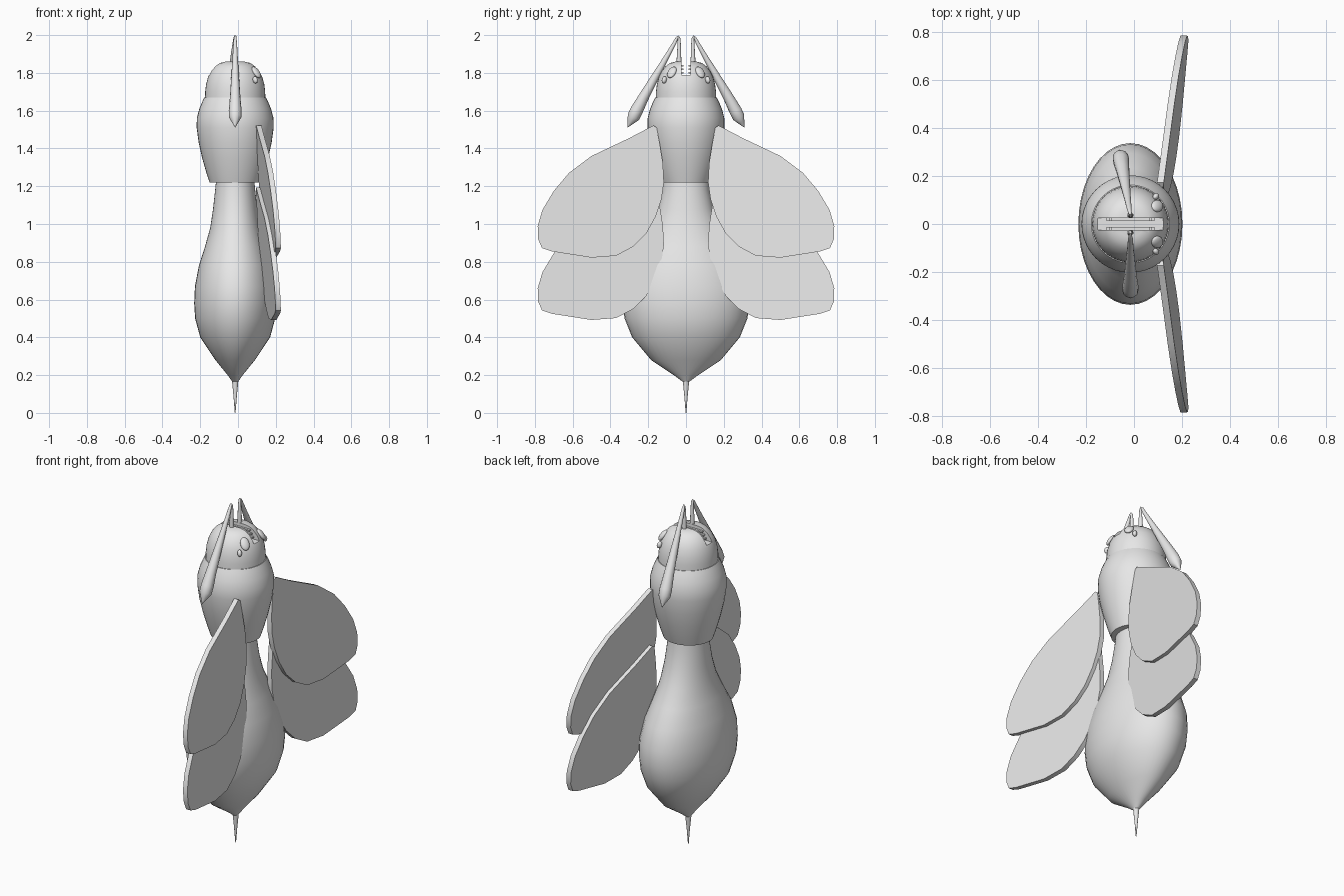
import bpy, bmesh, math
from mathutils import Vector, Matrix

if "Cube" in bpy.data.objects:
    bpy.data.objects.remove(bpy.data.objects["Cube"])

CX = -0.015  # body axis

mat = bpy.data.materials.new("plain grey")
mat.diffuse_color = (0.8, 0.8, 0.8, 1)
mat.use_nodes = True
mat.node_tree.nodes["Principled BSDF"].inputs["Base Color"].default_value = mat.diffuse_color


def finish(ob, angle=35):
    ob.data.materials.clear()
    ob.data.materials.append(mat)
    bpy.ops.object.select_all(action='DESELECT')
    ob.select_set(True)
    bpy.context.view_layer.objects.active = ob
    bpy.ops.object.shade_smooth_by_angle(angle=math.radians(angle))


def to_object(name, bm):
    bmesh.ops.recalc_face_normals(bm, faces=bm.faces[:])
    me = bpy.data.meshes.new(name)
    bm.to_mesh(me)
    bm.free()
    ob = bpy.data.objects.new(name, me)
    bpy.context.collection.objects.link(ob)
    return ob


def lathe(name, rows, n=40):
    """Stack of elliptical rings given as (z, x radius, y radius)."""
    bm = bmesh.new()
    rings = []
    for z, rx, ry in rows:
        rings.append([bm.verts.new((CX + rx * math.cos(2 * math.pi * i / n),
                                    ry * math.sin(2 * math.pi * i / n), z)) for i in range(n)])
    for a, b in zip(rings, rings[1:]):
        for i in range(n):
            j = (i + 1) % n
            bm.faces.new((a[i], a[j], b[j], b[i]))
    bm.faces.new(rings[0])
    bm.faces.new(rings[-1])
    return to_object(name, bm)


def box(name, size, loc):
    bm = bmesh.new()
    bmesh.ops.create_cube(bm, size=1, matrix=Matrix.Translation(loc) @ Matrix.Diagonal((*size, 1)))
    return to_object(name, bm)


# Body: abdomen, stinger, thorax
finish(lathe("abdomen", [(0.165, 0.015, 0.018), (0.20, 0.04, 0.065), (0.28, 0.105, 0.185),
                         (0.40, 0.185, 0.285), (0.50, 0.212, 0.325), (0.58, 0.217, 0.337),
                         (0.67, 0.213, 0.332), (0.78, 0.192, 0.295), (0.88, 0.16, 0.235),
                         (0.98, 0.132, 0.18), (1.08, 0.117, 0.145), (1.18, 0.106, 0.125),
                         (1.24, 0.10, 0.12)]))
finish(lathe("stinger", [(0.0, 0.002, 0.002), (0.09, 0.009, 0.009), (0.18, 0.018, 0.018)], 16))
finish(lathe("thorax", [(1.22, 0.136, 0.13), (1.27, 0.152, 0.148), (1.35, 0.175, 0.172),
                        (1.43, 0.193, 0.192), (1.51, 0.204, 0.203), (1.56, 0.203, 0.203),
                        (1.61, 0.19, 0.19), (1.65, 0.173, 0.173), (1.67, 0.163, 0.163)]))

# Head with a mouth slot cut through it
head = lathe("head", [(1.655, 0.16, 0.16), (1.70, 0.159, 0.159), (1.74, 0.154, 0.154),
                      (1.78, 0.143, 0.143), (1.81, 0.128, 0.128), (1.835, 0.108, 0.108),
                      (1.852, 0.085, 0.085), (1.86, 0.055, 0.055)])
cutter = box("mouth_cutter", (0.5, 0.05, 0.2), (CX, 0, 1.89))
cutter.hide_render = True
mod = head.modifiers.new("mouth", 'BOOLEAN')
mod.object = cutter
mod.solver = 'EXACT'
bpy.context.view_layer.objects.active = head
bpy.ops.object.modifier_apply(modifier="mouth")
bpy.data.objects.remove(cutter)
finish(head)

# Mouth ridges along both sides of the slot
for s in (-1, 1):
    for k in range(3):
        z = 1.802 + 0.018 * k
        finish(box("mouth_ridge", (0.2 - 0.02 * k, 0.014, 0.008), (CX, s * 0.02, z)))

# Eyes: one large and one small oval per side, lying on the head surface
for s in (-1, 1):
    for name, pos, w, h in (("large_eye", (0.097, 0.075, 1.803), 0.025, 0.036),
                            ("small_eye", (0.091, 0.115, 1.763), 0.012, 0.019)):
        p = Vector((pos[0], s * pos[1], pos[2]))
        normal = (p - Vector((CX, 0, 1.70))).normalized()
        m = (Matrix.Translation(p) @ normal.to_track_quat('X', 'Z').to_matrix().to_4x4()
             @ Matrix.Diagonal((0.014, w, h, 1)))
        bm = bmesh.new()
        bmesh.ops.create_uvsphere(bm, u_segments=20, v_segments=12, radius=1, matrix=m)
        finish(to_object(name, bm), 60)

# Antennae: (sideways, height, radius) swept as tapered tubes
path = [(0.037, 1.79, 0.014), (0.037, 1.88, 0.012), (0.036, 1.95, 0.009), (0.037, 1.984, 0.007),
        (0.041, 1.993, 0.006), (0.048, 1.985, 0.007), (0.062, 1.956, 0.010), (0.105, 1.88, 0.014),
        (0.165, 1.775, 0.021), (0.225, 1.67, 0.028), (0.262, 1.60, 0.034), (0.279, 1.565, 0.033),
        (0.293, 1.54, 0.018), (0.309, 1.512, 0.001)]
for s, lean in ((-1, 0.0), (1, -0.17)):
    cu = bpy.data.curves.new("antenna", 'CURVE')
    cu.dimensions = '3D'
    cu.bevel_depth = 1.0
    cu.bevel_resolution = 4
    cu.use_fill_caps = True
    sp = cu.splines.new('POLY')
    sp.points.add(len(path) - 1)
    for pt, (y, z, r) in zip(sp.points, path):
        pt.co = (CX + lean * (y - 0.037), s * y, z, 1)
        pt.radius = r
    ob = bpy.data.objects.new("antenna", cu)
    bpy.context.collection.objects.link(ob)
    bpy.ops.object.select_all(action='DESELECT')
    ob.select_set(True)
    bpy.context.view_layer.objects.active = ob
    bpy.ops.object.convert(target='MESH')
    finish(bpy.context.view_layer.objects.active, 50)

# Wings: one outline (y, z) on a tilted plane, repeated lower down and mirrored
outline = [(0.172, 1.522), (0.30, 1.455), (0.50, 1.36), (0.62, 1.27), (0.70, 1.175), (0.76, 1.075),
           (0.785, 0.99), (0.783, 0.92), (0.762, 0.872), (0.71, 0.855), (0.50, 0.822), (0.37, 0.832),
           (0.28, 0.88), (0.21, 0.95), (0.16, 1.04), (0.13, 1.13), (0.117, 1.22), (0.122, 1.32),
           (0.138, 1.42), (0.155, 1.51)]
for s in (-1, 1):
    for name, dz in (("upper_wing", 0.0), ("lower_wing", -0.33)):
        bm = bmesh.new()
        layers = []
        for off in (-0.014, 0.014):
            layers.append([bm.verts.new((0.11 + 0.103 * (y - 0.17) + 0.0644 * (1.52 - z) + off,
                                         s * y, z + dz)) for y, z in outline])
        n = len(outline)
        for i in range(n):
            j = (i + 1) % n
            bm.faces.new((layers[0][i], layers[0][j], layers[1][j], layers[1][i]))
        bm.faces.new(layers[0])
        bm.faces.new(layers[1])
        finish(to_object(name, bm))
